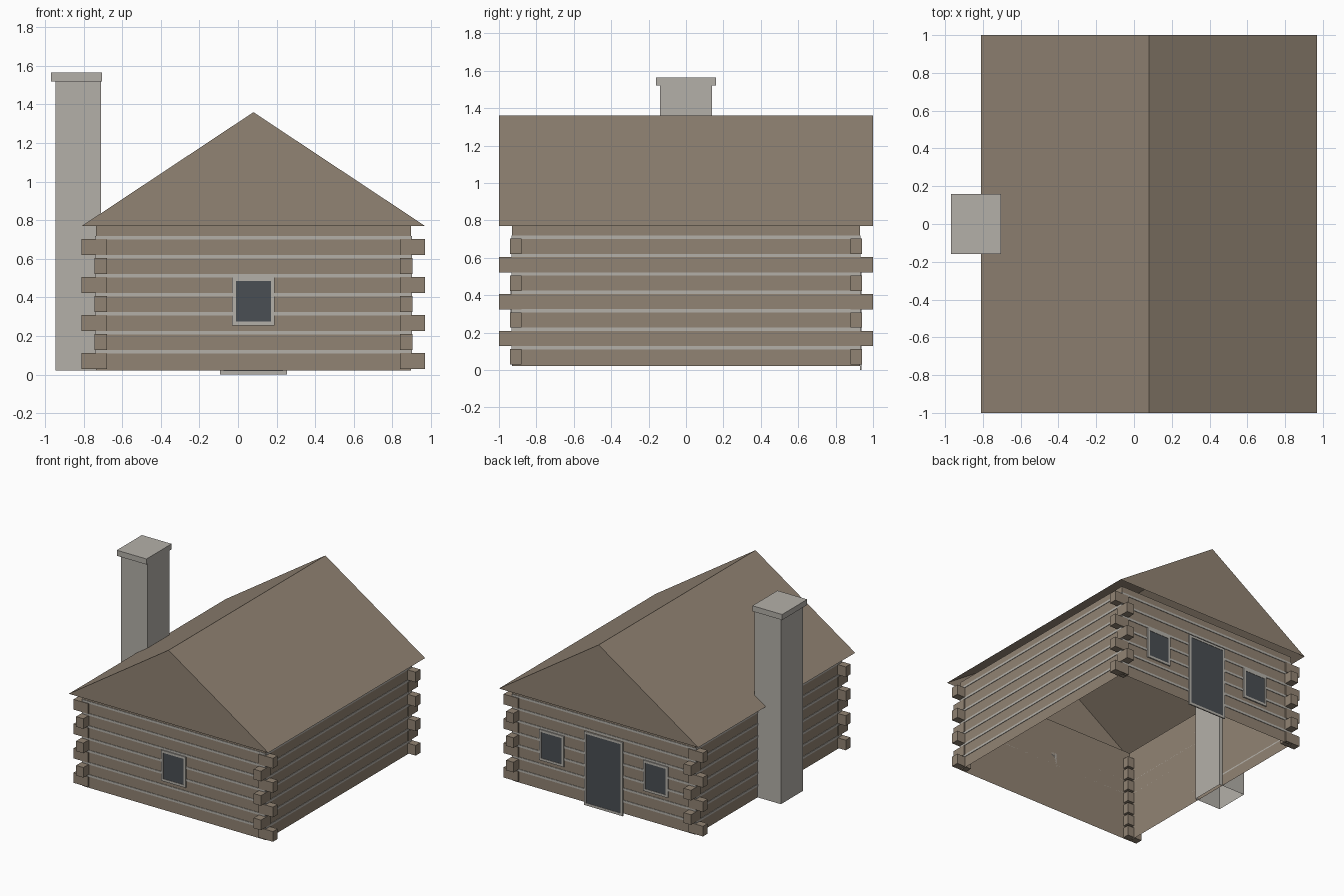
import bpy
import bmesh

cube = bpy.data.objects.get("Cube")
if cube:
    bpy.data.objects.remove(cube)


def material(name, rgb):
    linear = [((c / 255 + 0.055) / 1.055) ** 2.4 for c in rgb] + [1]
    mat = bpy.data.materials.new(name)
    mat.use_nodes = True
    mat.diffuse_color = linear
    mat.node_tree.nodes["Principled BSDF"].inputs["Base Color"].default_value = linear
    return mat


WOOD = material("log_brown", (145, 131, 115))
STONE = material("stone_grey", (180, 176, 169))
GLASS = material("dark_glass", (74, 78, 83))


def finish(name, bm, mat):
    bmesh.ops.recalc_face_normals(bm, faces=bm.faces)
    mesh = bpy.data.meshes.new(name)
    bm.to_mesh(mesh)
    bm.free()
    mesh.materials.append(mat)
    obj = bpy.data.objects.new(name, mesh)
    bpy.context.collection.objects.link(obj)
    return obj


def add_box(bm, xs, ys, zs, skip=()):
    """Box between ranges; skip may hold -1 (bottom) and 1 (top) to leave open."""
    verts = bmesh.ops.create_cube(bm, size=1)["verts"]
    for v in verts:
        v.co = [min(r) if c < 0 else max(r) for c, r in zip(v.co, (xs, ys, zs))]
    faces = {f for v in verts for f in v.link_faces}
    caps = []
    for f in faces:
        f.normal_update()
        if round(f.normal.z) in skip:
            caps.append(f)
    if caps:
        bmesh.ops.delete(bm, geom=caps, context="FACES_ONLY")


def boxes(name, mat, ranges, skip=()):
    bm = bmesh.new()
    for xs, ys, zs in ranges:
        add_box(bm, xs, ys, zs, skip)
    return finish(name, bm, mat)


CX = 0.08                      # centre line of the house
HX, HY = 0.817, 0.93           # wall half sizes
BASE, EAVE, RIDGE = 0.02, 0.77, 1.36
FIRST, PITCH = 0.07, 0.0985    # log course spacing
SIDES = (-1, 1)

# Open shell of walls
boxes("walls", WOOD, [((CX - HX, CX + HX), (-HY, HY), (BASE, EAVE))], skip=(-1, 1))

# Hollow gable roof, open underneath
bm = bmesh.new()
front, back = [[bm.verts.new((CX + dx, y, z)) for dx, z in
                ((-0.89, EAVE), (0, RIDGE), (0.89, EAVE))] for y in SIDES]
bm.faces.new(front)
bm.faces.new(back)
for i in range(2):
    bm.faces.new((front[i], front[i + 1], back[i + 1], back[i]))
finish("roof", bm, WOOD)

# Mortar lines between log courses, as thin plates on all four walls
mortar = []
for i in range(7):
    z = FIRST + PITCH * (i + 0.5)
    zs = (z - 0.009, z + 0.009)
    for s in SIDES:
        mortar.append(((CX - HX, CX + HX), (s * HY, s * (HY + 0.004)), zs))
        x = CX + s * HX
        mortar.append(((x, x + s * 0.004), (-HY, HY), zs))
boxes("mortar_lines", STONE, mortar)

# Interlocking log ends, alternating direction with each course
ends = []
for i in range(7):
    z = FIRST + PITCH * i
    out_x, out_y = (0.89, 0.94) if i % 2 == 0 else (0.825, 1.0)
    for sx in SIDES:
        for sy in SIDES:
            ends.append(((CX + sx * 0.76, CX + sx * out_x),
                         (sy * 0.88, sy * out_y), (z - 0.041, z + 0.041)))
boxes("log_ends", WOOD, ends)

# Chimney and its cap
boxes("chimney", STONE, [((-0.945, -0.71), (-0.14, 0.14), (BASE, 1.52))], skip=(-1,))
boxes("chimney_cap", STONE, [((-0.97, -0.705), (-0.16, 0.16), (1.52, 1.565))])


def opening(name, side, x, half, z0, z1, t=0.019):
    """Pane with a four-bar frame on the front (-1) or back (1) wall."""
    frame_y = (side * HY, side * (HY + 0.0095))
    boxes(name + "_frame", STONE, [
        ((x - half, x - half + t), frame_y, (z0, z1)),
        ((x + half - t, x + half), frame_y, (z0, z1)),
        ((x - half + t, x + half - t), frame_y, (z0, z0 + t)),
        ((x - half + t, x + half - t), frame_y, (z1 - t, z1))])
    boxes(name + "_pane", GLASS, [((x - half + t, x + half - t),
          (side * HY, side * (HY + 0.007)), (z0 + t, z1 - t))])


opening("front_window", -1, CX, 0.11, 0.255, 0.503)
opening("back_window_left", 1, CX + 0.465, 0.11, 0.255, 0.503)
opening("back_window_right", 1, CX - 0.465, 0.11, 0.255, 0.503)
opening("back_door", 1, CX, 0.173, 0.0, 0.595)
